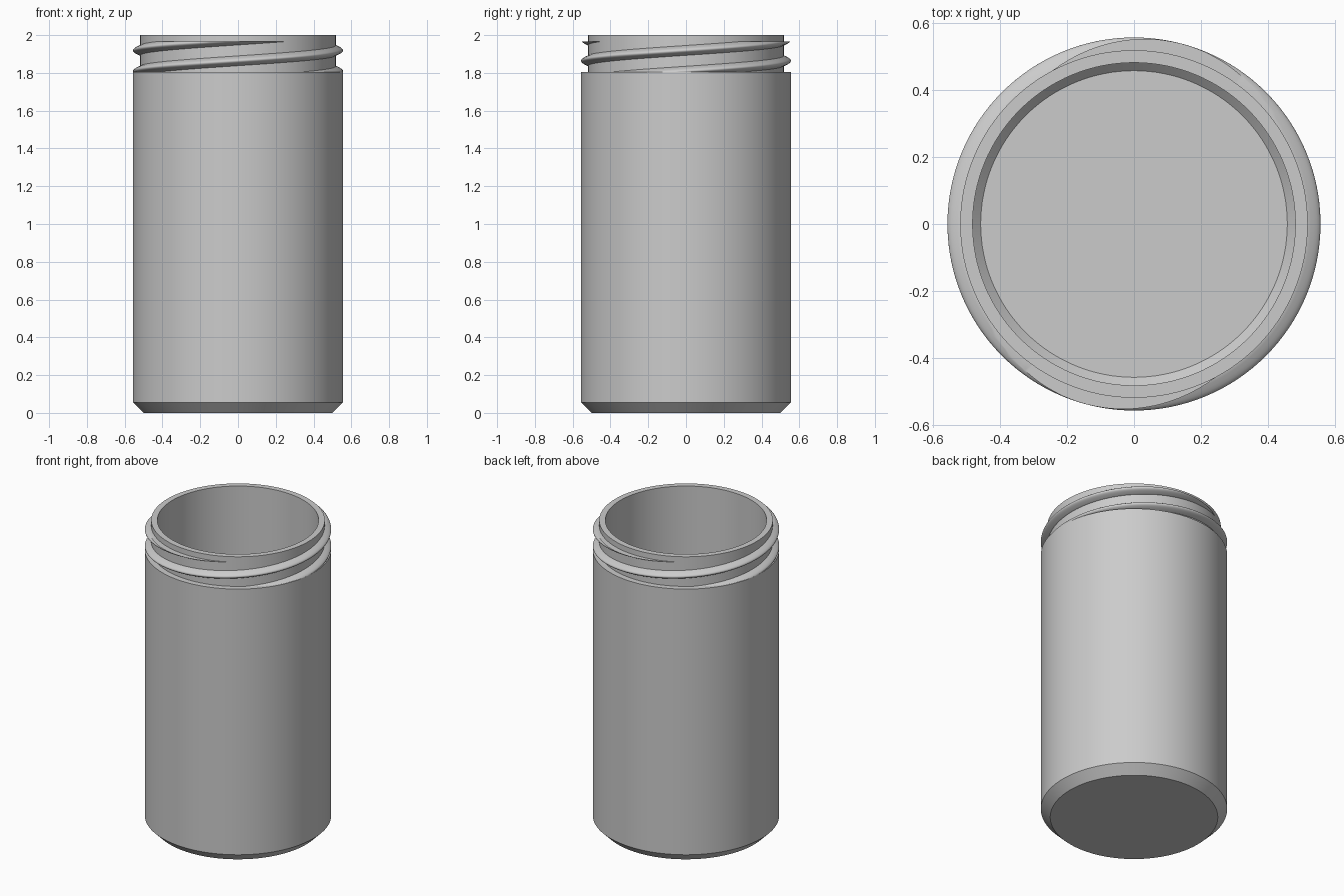
import bpy
import bmesh
import math

cube = bpy.data.objects.get("Cube")
if cube:
    bpy.data.objects.remove(cube, do_unlink=True)

GREY = (0.6, 0.6, 0.6, 1.0)
grey = bpy.data.materials.new("plain grey")
grey.use_nodes = True
grey.diffuse_color = GREY
grey.node_tree.nodes["Principled BSDF"].inputs["Base Color"].default_value = GREY

BODY_R, NECK_R, BORE_R = 0.556, 0.518, 0.481
SHOULDER_Z, THREAD_TOP, HEIGHT = 1.805, 1.965, 2.0
PITCH, HALF_WIDTH, MID_Z = 0.22, 0.027, 1.864
SEGMENTS = 128


def finish(bm, name):
    mesh = bpy.data.meshes.new(name)
    bm.to_mesh(mesh)
    bm.free()
    mesh.materials.append(grey)
    mesh.shade_smooth()
    mesh.set_sharp_from_angle(angle=math.radians(35))
    obj = bpy.data.objects.new(name, mesh)
    bpy.context.collection.objects.link(obj)
    return obj


def lathe(name, profile):
    bm = bmesh.new()
    verts = [bm.verts.new((r, 0, z)) for r, z in profile]
    edges = [bm.edges.new(pair) for pair in zip(verts, verts[1:])]
    bmesh.ops.spin(bm, geom=verts + edges, cent=(0, 0, 0), axis=(0, 0, 1),
                   angle=math.tau, steps=SEGMENTS)
    bmesh.ops.remove_doubles(bm, verts=bm.verts, dist=1e-5)
    bmesh.ops.recalc_face_normals(bm, faces=bm.faces)
    return finish(bm, name)


def screw_thread(name, start_angle):
    bm = bmesh.new()
    # Rounded ridge section, with its root buried in the neck wall
    arch = [(NECK_R - 0.002 + 0.04 * math.cos(u * math.pi / 12), HALF_WIDTH * u / 6)
            for u in range(-6, 7)]
    section = [(NECK_R - 0.012, -HALF_WIDTH)] + arch + [(NECK_R - 0.012, HALF_WIDTH)]
    low, high, steps = SHOULDER_Z - 0.04, THREAD_TOP + 0.04, 150
    rings = []
    for i in range(steps + 1):
        z = low + (high - low) * i / steps
        a = start_angle + (z - MID_Z) / PITCH * math.tau
        rings.append([bm.verts.new((r * math.cos(a), r * math.sin(a), z + dz))
                      for r, dz in section])
    count = len(section)
    for lower, upper in zip(rings, rings[1:]):
        for j in range(count):
            k = (j + 1) % count
            bm.faces.new((lower[j], upper[j], upper[k], lower[k]))
    bmesh.ops.recalc_face_normals(bm, faces=bm.faces)

    # Trim the ridge level with the shoulder and just under the rim
    for z, direction in ((SHOULDER_Z, -1), (THREAD_TOP, 1)):
        geom = bm.verts[:] + bm.edges[:] + bm.faces[:]
        bmesh.ops.bisect_plane(bm, geom=geom, dist=1e-6, plane_co=(0, 0, z),
                               plane_no=(0, 0, direction), clear_outer=True)
    rim = [e for e in bm.edges if e.is_boundary
           and all(abs(v.co.z - THREAD_TOP) < 1e-4 for v in e.verts)]
    cap = bmesh.ops.edgeloop_fill(bm, edges=rim)["faces"]
    for face in cap:
        face.normal_update()
        if face.normal.z < 0:
            face.normal_flip()
    bmesh.ops.triangulate(bm, faces=cap)
    return finish(bm, name)


# Hollow container: chamfered base, straight wall, stepped neck and open bore
lathe("jar_body", [
    (0, 0), (0.5, 0), (BODY_R, 0.056), (BODY_R, SHOULDER_Z),
    (NECK_R, SHOULDER_Z), (NECK_R, HEIGHT), (BORE_R, HEIGHT),
    (BORE_R, 0.08), (0.457, 0.056), (0, 0.056)])

# Two-start screw thread around the neck
for side, turn in (("front", -math.pi / 2), ("back", math.pi / 2)):
    screw_thread(side + "_neck_thread", turn)
